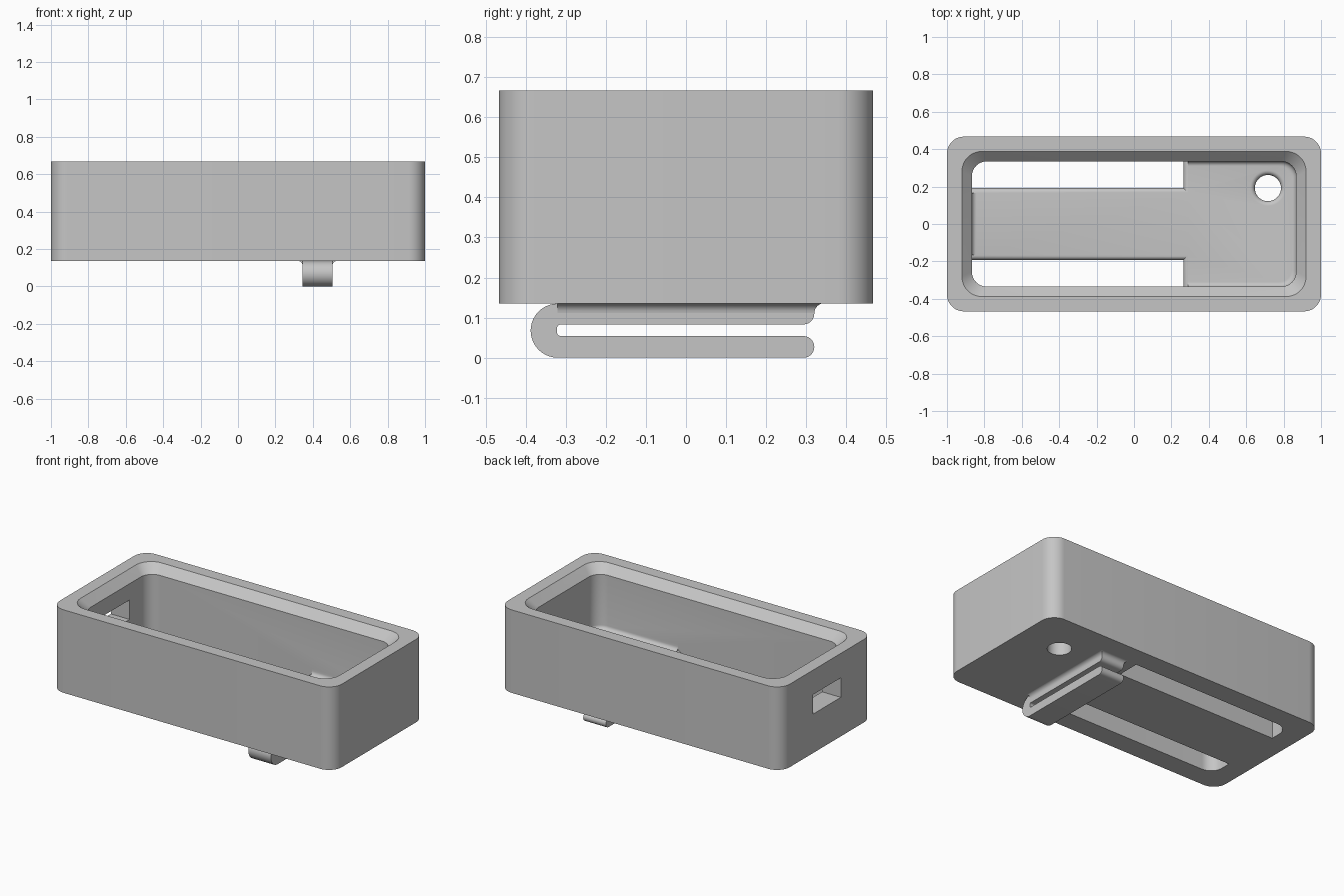
import bpy, bmesh
from math import sin, cos, pi

cube = bpy.data.objects.get("Cube")
if cube:
    bpy.data.objects.remove(cube, do_unlink=True)

grey = bpy.data.materials.new("plain grey")
grey.use_nodes = True
GREY = (0.56, 0.56, 0.56, 1)
grey.diffuse_color = GREY
grey.node_tree.nodes["Principled BSDF"].inputs["Base Color"].default_value = GREY

BASE, TOP, FLOOR = 0.135, 0.667, 0.265     # underside, rim and inner floor heights
HX, HY, R = 0.867, 0.335, 0.08             # cavity half sizes and corner radius
FIL = 0.025                                # small fillet radius
STEPS = [i * pi / 12 for i in range(7)]    # quarter turn


def arc(cx, cy, r, a0, a1, n=10):
    return [(cx + r * cos(a0 + (a1 - a0) * i / n), cy + r * sin(a0 + (a1 - a0) * i / n))
            for i in range(n + 1)]


def rounded_rect(hx, hy, r):
    pts = []
    for k, (sx, sy) in enumerate([(1, 1), (-1, 1), (-1, -1), (1, -1)]):
        pts += arc(sx * (hx - r), sy * (hy - r), r, k * pi / 2, (k + 1) * pi / 2)
    return pts


def loft(name, rings):
    """Solid through closed rings of 3D points, capped at both ends."""
    bm = bmesh.new()
    loops = [[bm.verts.new(p) for p in ring] for ring in rings]
    n = len(loops[0])
    for a, b in zip(loops, loops[1:]):
        for i in range(n):
            bm.faces.new((a[i], a[(i + 1) % n], b[(i + 1) % n], b[i]))
    bm.faces.new(loops[0])
    bm.faces.new(loops[-1])
    bmesh.ops.recalc_face_normals(bm, faces=bm.faces)
    mesh = bpy.data.meshes.new(name)
    bm.to_mesh(mesh)
    bm.free()
    mesh.materials.append(grey)
    obj = bpy.data.objects.new(name, mesh)
    bpy.context.collection.objects.link(obj)
    return obj


def stack(name, outlines):
    """Solid from (height, 2D outline) pairs."""
    return loft(name, [[(x, y, z) for x, y in pts] for z, pts in outlines])


def flare(top):
    """Heights and outward offsets of a quarter-round ending at the given height."""
    return [(top - FIL + FIL * sin(t), FIL * (1 - cos(t))) for t in STEPS]


def activate(obj):
    bpy.ops.object.select_all(action='DESELECT')
    obj.select_set(True)
    bpy.context.view_layer.objects.active = obj


def cut(obj, cutter):
    mod = obj.modifiers.new("cut", 'BOOLEAN')
    mod.operation, mod.solver, mod.object = 'DIFFERENCE', 'EXACT', cutter
    activate(obj)
    bpy.ops.object.modifier_apply(modifier=mod.name)
    bpy.data.objects.remove(cutter, do_unlink=True)


# Case body
outer = rounded_rect(1, 0.467, 0.09)
case = stack("case_body", [(BASE, outer), (TOP, outer)])

# Cavity: filleted floor edge, straight walls, chamfered rim
EDGE = 0.053
levels = [(FLOOR + FIL - FIL * sin(t), -FIL * (1 - cos(t))) for t in reversed(STEPS)]
levels += [(TOP - EDGE, 0), (TOP, EDGE), (TOP + 0.1, EDGE)]
cut(case, stack("cavity_cutter", [(z, rounded_rect(HX + d, HY + d, R + d * 0.5))
                                  for z, d in levels]))


# Two long floor slots with rounded inner edges
def slot_outline(side, d):
    hx, hy = HX + 0.0005, HY + 0.0005
    pts = [(0.265 + d, 0.192 - d), (0.265 + d, hy)]
    pts += arc(-hx + R, hy - R, R, pi / 2, pi) + [(-hx, 0.192 - d)]
    return [(x, side * y) for x, y in pts]


for side in (1, -1):
    levels = [(BASE - 0.1, 0)] + flare(FLOOR) + [(FLOOR + 0.04, FIL)]
    cut(case, stack("slot_cutter", [(z, slot_outline(side, d)) for z, d in levels]))

# Round floor hole with a rounded top edge
levels = [(BASE - 0.1, 0)] + flare(FLOOR) + [(FLOOR + 0.04, FIL)]
cut(case, stack("hole_cutter", [(z, arc(0.716, 0.192, 0.07 + d, 0, 2 * pi, 40)[:-1])
                                for z, d in levels]))

# Rectangular port through the end wall
port = [(-1.1, -0.14), (-0.8, -0.14), (-0.8, 0.14), (-1.1, 0.14)]
cut(case, stack("port_cutter", [(0.385, port), (0.51, port)]))

# Spring clip under the case: a folded strip extruded sideways
X0, X1 = 0.345, 0.505
mid = BASE / 2
profile = [(0.32, BASE + 0.01), (-0.32, BASE + 0.01)]
profile += arc(-0.32, mid, mid, pi / 2, 3 * pi / 2, 20)
profile += arc(0.293, 0.027, 0.027, -pi / 2, pi / 2, 14)
profile += arc(-0.312, 0.064, 0.010, 3 * pi / 2, pi, 5)
profile += arc(-0.312, 0.073, 0.010, pi, pi / 2, 5)
profile += arc(0.293, 0.110, 0.027, -pi / 2, 0, 7)
clip = loft("spring_clip", [[(x, y, z) for y, z in profile] for x in (X0, X1)])

# Flared foot blending the clip into the underside
foot = stack("clip_foot", [(z, [(X0 - d, -0.32), (X1 + d, -0.32),
                                (X1 + d, 0.32 + d), (X0 - d, 0.32 + d)])
                           for z, d in flare(BASE + 0.001)])

for obj in (case, clip, foot):
    activate(obj)
    bpy.ops.object.shade_smooth_by_angle(angle=pi / 6)
